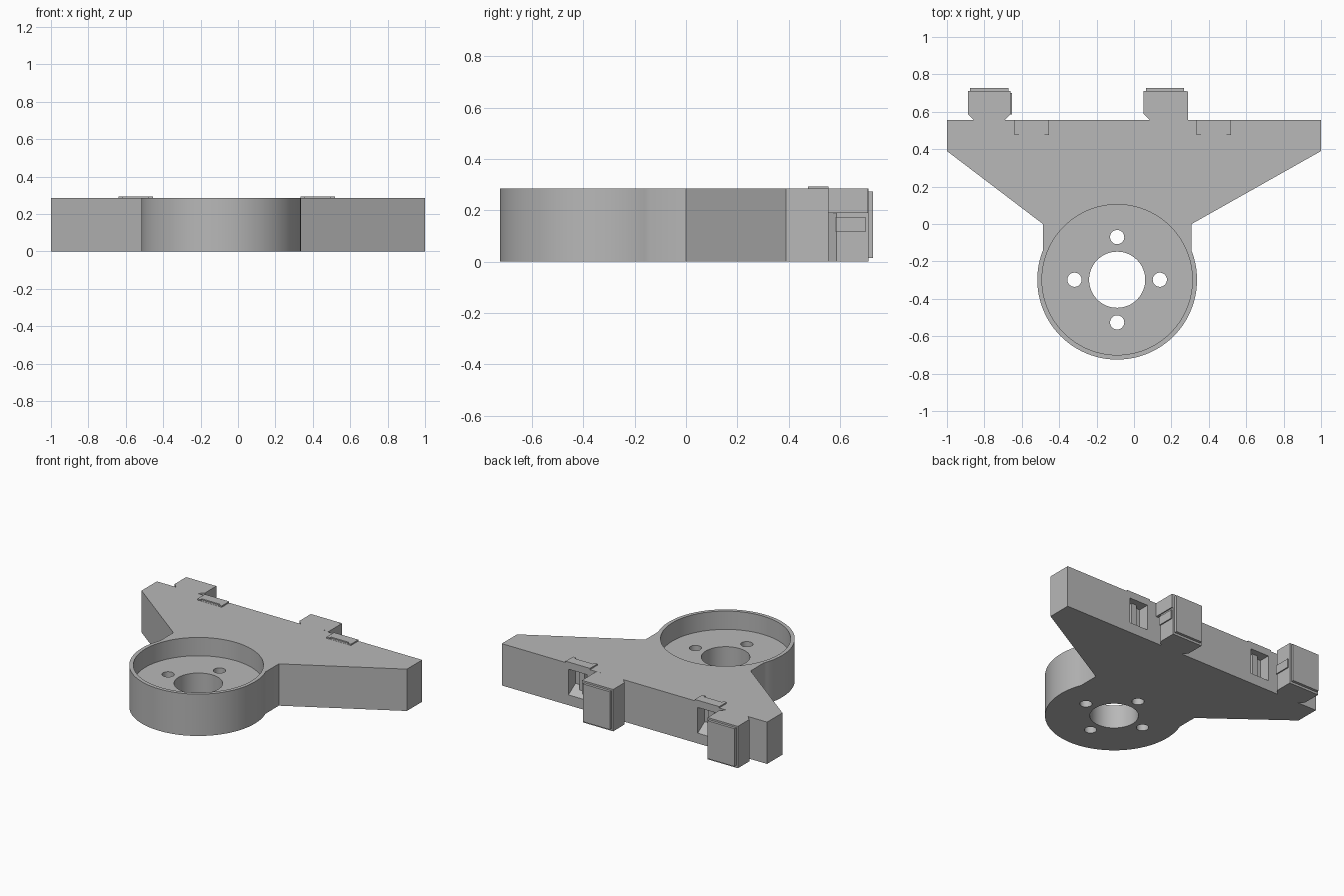
import bpy
import bmesh
from mathutils import Vector

cube = bpy.data.objects.get("Cube")
if cube:
    bpy.data.objects.remove(cube, do_unlink=True)

H = 0.285                 # body thickness
BACK = 0.555              # back edge of the plate
HX, HY = -0.09, -0.298    # hub centre

grey = bpy.data.materials.new("plain grey")
grey.use_nodes = True
grey.diffuse_color = (0.48, 0.48, 0.48, 1)
grey.node_tree.nodes["Principled BSDF"].inputs["Base Color"].default_value = (0.48, 0.48, 0.48, 1)


def prism(name, points, vector):
    """Extrude a closed polygon along a vector."""
    bm = bmesh.new()
    face = bm.faces.new([bm.verts.new(p) for p in points])
    ext = bmesh.ops.extrude_face_region(bm, geom=[face])
    moved = [g for g in ext["geom"] if isinstance(g, bmesh.types.BMVert)]
    bmesh.ops.translate(bm, verts=moved, vec=Vector(vector))
    bmesh.ops.recalc_face_normals(bm, faces=bm.faces[:])
    mesh = bpy.data.meshes.new(name)
    bm.to_mesh(mesh)
    bm.free()
    mesh.materials.append(grey)
    obj = bpy.data.objects.new(name, mesh)
    bpy.context.collection.objects.link(obj)
    return obj


def upright(name, outline, z0, z1):
    return prism(name, [(x, y, z0) for x, y in outline], (0, 0, z1 - z0))


def box(name, x0, x1, y0, y1, z0, z1):
    return upright(name, [(x0, y0), (x1, y0), (x1, y1), (x0, y1)], z0, z1)


def cylinder(name, x, y, r, z0, z1, sides):
    bpy.ops.mesh.primitive_cylinder_add(vertices=sides, radius=r, depth=z1 - z0,
                                        location=(x, y, (z0 + z1) / 2))
    obj = bpy.context.object
    obj.name = name
    obj.data.materials.append(grey)
    return obj


def combine(target, tool, operation):
    """Apply a boolean and discard the tool."""
    bpy.context.view_layer.objects.active = target
    mod = target.modifiers.new("cut", "BOOLEAN")
    mod.operation = operation
    mod.solver = "EXACT"
    mod.object = tool
    bpy.ops.object.modifier_apply(modifier=mod.name)
    bpy.data.objects.remove(tool, do_unlink=True)


# Winged plate joined to the round hub
body = upright("bracket_body", [(-1, BACK), (-1, 0.39), (-0.487, 0), (-0.487, HY),
                                (0.308, HY), (0.308, 0), (1, 0.39), (1, BACK)], 0, H)
combine(body, cylinder("hub", HX, HY, 0.427, 0, H, 96), "UNION")

# Round recess, centre bore and four screw holes
combine(body, cylinder("recess", HX, HY, 0.402, 0.16, 0.5, 96), "DIFFERENCE")
combine(body, cylinder("bore", HX, HY, 0.15, -0.1, 0.5, 64), "DIFFERENCE")
for dx, dy in ((1, 0), (-1, 0), (0, 1), (0, -1)):
    combine(body, cylinder("screw_hole", HX + 0.228 * dx, HY + 0.228 * dy,
                           0.038, -0.1, 0.5, 32), "DIFFERENCE")

# Clip sockets in the back edge, each under a raised cover
for side, cx in (("right", -0.547), ("left", 0.427)):
    pocket = [(0.6, 0.07), (BACK, 0.07), (0.48, 0.12), (0.48, 0.245), (0.6, 0.245)]
    combine(body, prism("socket", [(cx - 0.07, y, z) for y, z in pocket], (0.14, 0, 0)),
            "DIFFERENCE")
    cover = box(side + "_socket_cover", cx - 0.092, cx + 0.092, 0.475, BACK, H - 0.01, 0.294)
    combine(cover, box("slot", cx - 0.068, cx + 0.068, 0.474, 0.49, H + 0.001, 0.4),
            "DIFFERENCE")
    # Catch standing inside the socket
    box(side + "_socket_catch", cx - 0.02, cx + 0.02, 0.47, 0.51, 0.09, 0.25)

# Clip tabs behind the plate, with a narrow neck, end cap and side latch
for side, x0 in (("right", -0.888), ("left", 0.052)):
    x1 = x0 + 0.228
    upright(side + "_tab", [(x0 + 0.032, 0.55), (x0 + 0.032, BACK), (x0, 0.587), (x0, 0.71),
                            (x1, 0.71), (x1, 0.587), (x1 - 0.032, BACK), (x1 - 0.032, 0.55)],
            0, H)
    box(side + "_tab_cap", x0 + 0.012, x1 - 0.012, 0.7, 0.728, 0.015, 0.273)
    box(side + "_tab_latch", x1 - 0.02, x1 + 0.008, 0.585, 0.7, 0.115, 0.175)

# Solid shoulder on the upper part of the left tab
box("left_tab_shoulder", 0.19, 0.288, 0.55, 0.709, 0.19, H - 0.0005)

# Smooth the round walls, keep the edges crisp
bpy.ops.object.select_all(action="DESELECT")
body.select_set(True)
bpy.context.view_layer.objects.active = body
bpy.ops.object.shade_smooth_by_angle(angle=0.5)
